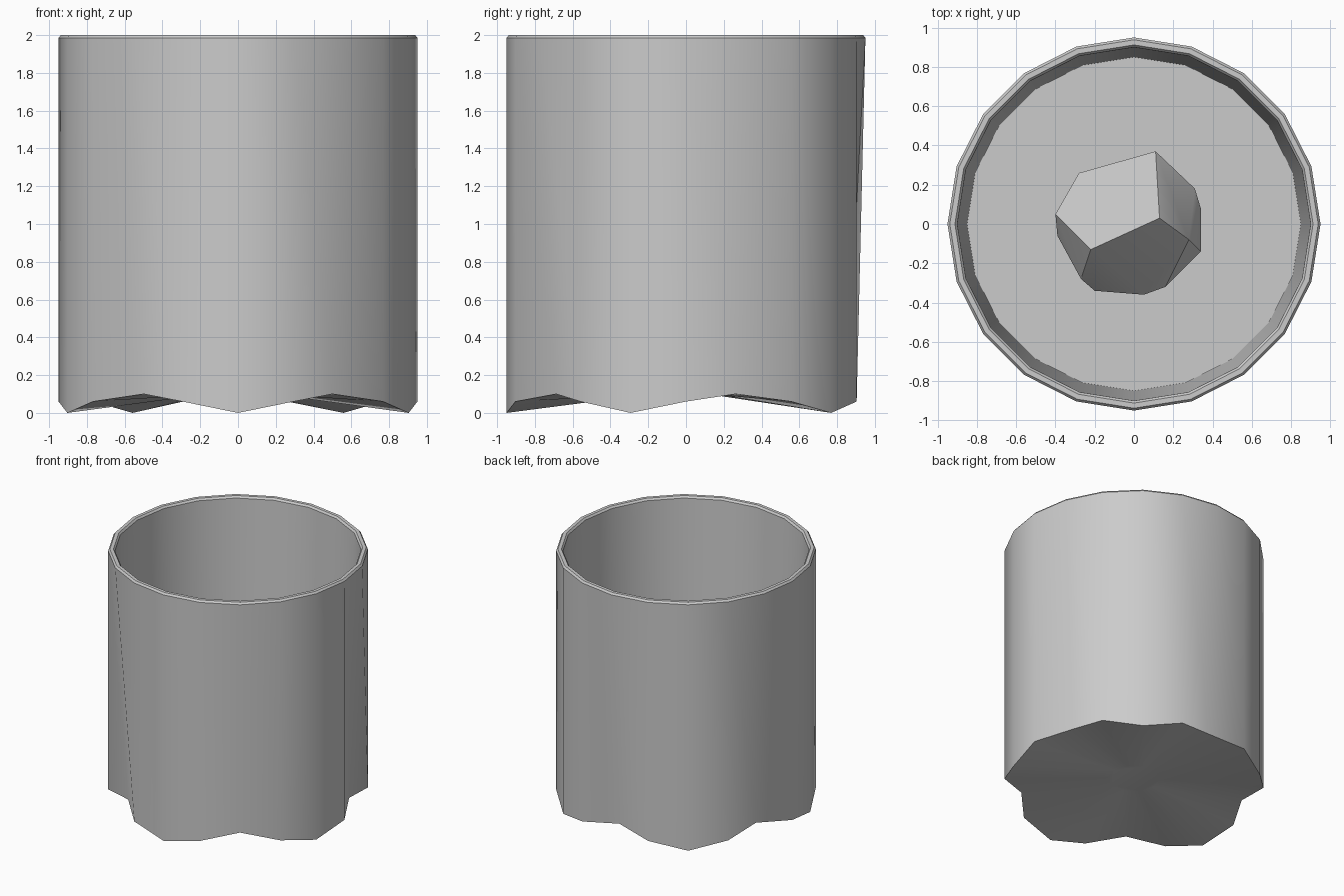
import bpy, bmesh
from math import sin, cos, pi, radians, sqrt

if "Cube" in bpy.data.objects:
    bpy.data.objects.remove(bpy.data.objects["Cube"])

SIDES = 20


def finish(name, bm, smooth):
    bmesh.ops.recalc_face_normals(bm, faces=bm.faces)
    mesh = bpy.data.meshes.new(name)
    bm.to_mesh(mesh)
    bm.free()
    obj = bpy.data.objects.new(name, mesh)
    bpy.context.collection.objects.link(obj)
    if smooth:
        bpy.ops.object.select_all(action='DESELECT')
        obj.select_set(True)
        bpy.context.view_layer.objects.active = obj
        bpy.ops.object.shade_smooth_by_angle(angle=radians(30))
    return obj


def ring(bm, shape):
    verts = []
    for i in range(SIDES):
        a = -pi / 2 + 2 * pi * i / SIDES
        r, z = shape(i)
        verts.append(bm.verts.new((r * cos(a), r * sin(a), z)))
    return verts


# Cup: five-footed base ring, walls, rounded rim and tapered inside
FOOT = [(0.95, 0.0), (0.95, 0.06), (0.85, 0.10), (0.95, 0.06)]
bm = bmesh.new()
profile = [(0.95, 1.985), (0.938, 2.0), (0.912, 2.0), (0.90, 1.985), (0.85, 0.15)]
rings = [ring(bm, lambda i: (0.19, 0.10)), ring(bm, lambda i: FOOT[i % 4])]
rings += [ring(bm, lambda i, p=p: p) for p in profile]
for low, high in zip(rings, rings[1:]):
    for i in range(SIDES):
        j = (i + 1) % SIDES
        bm.faces.new((high[i], low[i], low[j], high[j]))
bm.faces.new(rings[0])
bm.faces.new(rings[-1])
finish("cup", bm, True)

# Rough faceted lump resting on the cup floor
bm = bmesh.new()
points = [
    (-0.40, 0.05, 0.62), (-0.28, 0.26, 0.64), (-0.10, 0.31, 0.68), (0.11, 0.37, 0.74),
    (0.13, 0.03, 0.84), (-0.22, -0.13, 0.74), (0.28, -0.08, 0.70), (0.31, 0.18, 0.60),
    (0.34, 0.08, 0.55), (0.34, -0.14, 0.45), (0.16, -0.32, 0.48), (0.05, -0.36, 0.45),
    (-0.20, -0.34, 0.46), (-0.27, -0.28, 0.50), (-0.39, -0.06, 0.48),
    (-0.22, 0.20, 0.20), (0.18, 0.22, 0.20), (0.24, -0.06, 0.15),
    (0.08, -0.24, 0.15), (-0.16, -0.20, 0.15), (-0.26, 0.02, 0.15), (0.04, 0.20, 0.15)]
for p in points:
    bm.verts.new(p)
hull = bmesh.ops.convex_hull(bm, input=bm.verts)
loose = [v for v in bm.verts if not v.link_faces]
bmesh.ops.delete(bm, geom=loose, context='VERTS')
bmesh.ops.dissolve_limit(bm, angle_limit=radians(8), verts=bm.verts, edges=bm.edges)
finish("lump", bm, True)
